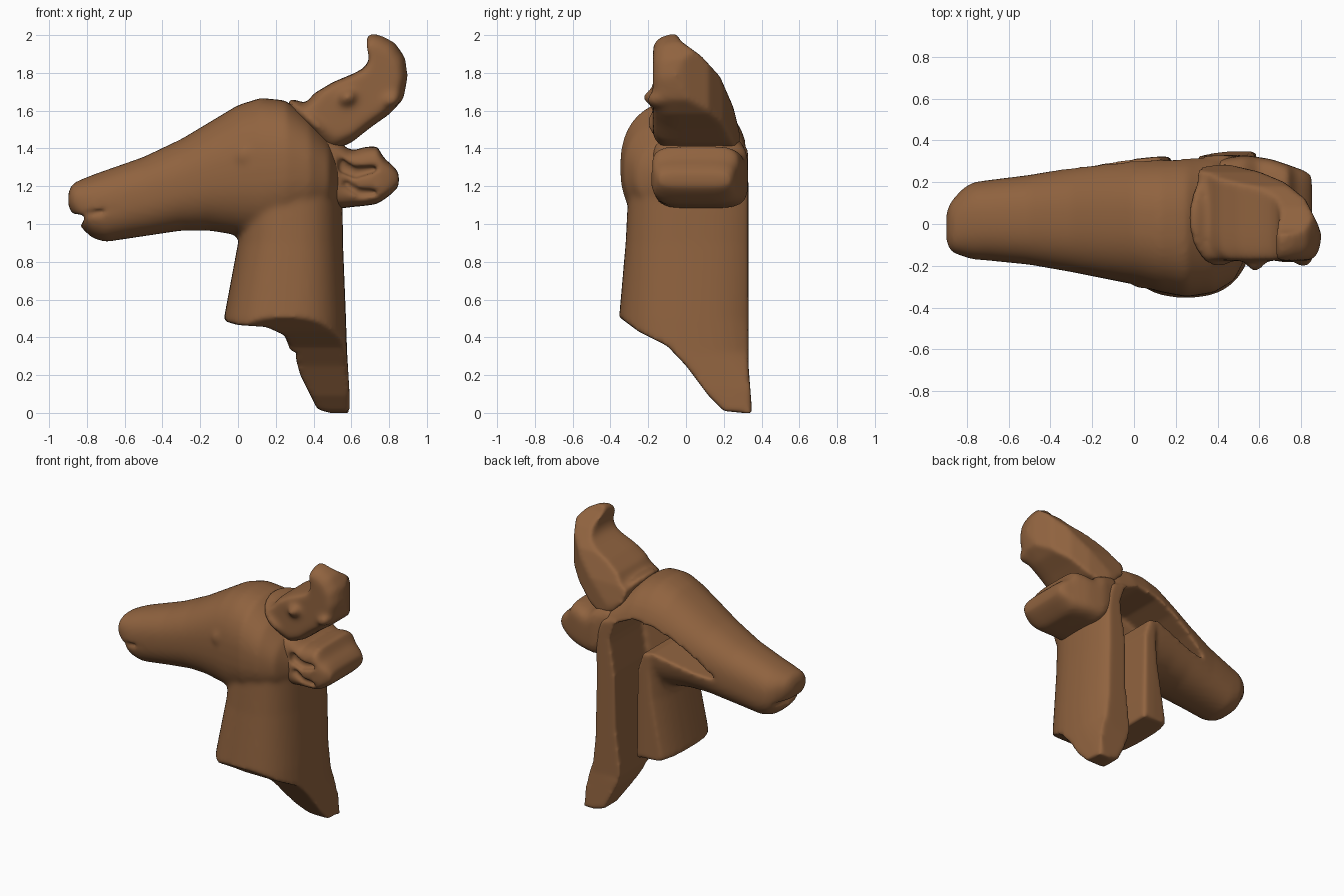
import bpy, bmesh, math
from mathutils import Matrix, Vector

clay = bpy.data.materials.new("brown_clay")
clay.diffuse_color = (0.28, 0.125, 0.05, 1)
AXIS = {"x": lambda a, b, t: (t, a, b),
        "y": lambda a, b, t: (a, t, b),
        "z": lambda a, b, t: (a, b, t)}


def skin(bm, rings):
    """Bridge equal-length rings of points into a closed body."""
    vs = [[bm.verts.new(p) for p in r] for r in rings]
    n = len(vs[0])
    for r, s in zip(vs, vs[1:]):
        for i in range(n):
            bm.faces.new((r[i], r[(i + 1) % n], s[(i + 1) % n], s[i]))
    bm.faces.new(vs[0][::-1])
    bm.faces.new(vs[-1])


def loft(bm, axis, sections, power, n=40):
    """Superellipse sections: (position, a0, a1, b0, b1)."""
    rings = []
    for t, a0, a1, b0, b1 in sections:
        ring = []
        for i in range(n):
            w = 2 * math.pi * i / n
            c, s = math.cos(w), math.sin(w)
            u = math.copysign(abs(c) ** (2 / power), c)
            v = math.copysign(abs(s) ** (2 / power), s)
            ring.append(AXIS[axis]((a0 + a1) / 2 + u * (a1 - a0) / 2,
                                   (b0 + b1) / 2 + v * (b1 - b0) / 2, t))
        rings.append(ring)
    skin(bm, rings)


def blob(bm, loc, size, tilt=0):
    m = (Matrix.Translation(loc) @ Matrix.Rotation(tilt, 4, "Y")
         @ Matrix.Diagonal((*size, 1)))
    bmesh.ops.create_uvsphere(bm, u_segments=24, v_segments=14, radius=1, matrix=m)


def make(name, bm):
    bmesh.ops.recalc_face_normals(bm, faces=bm.faces[:])
    me = bpy.data.meshes.new(name)
    bm.to_mesh(me)
    bm.free()
    ob = bpy.data.objects.new(name, me)
    bpy.context.collection.objects.link(ob)
    return ob


def cutter(axis, pts, lo, hi):
    bm = bmesh.new()
    skin(bm, [[AXIS[axis](a, b, t) for a, b in pts] for t in (lo, hi)])
    ob = make("cutter", bm)
    ob.hide_render = True
    return ob


def sculpt(name, bm, cutters, smooth):
    """Fuse the body, carve it, then soften it like worn clay."""
    ob = make(name, bm)

    def fuse(size):
        m = ob.modifiers.new("fuse", "REMESH")
        m.mode = "VOXEL"
        m.voxel_size = size
        m.use_smooth_shade = True
    fuse(0.018)
    for c in cutters:
        b = ob.modifiers.new("carve", "BOOLEAN")
        b.operation = "DIFFERENCE"
        b.solver = "EXACT"
        b.object = c
    fuse(0.013)
    s = ob.modifiers.new("soften", "SMOOTH")
    s.factor = 0.5
    s.iterations = smooth
    dg = bpy.context.evaluated_depsgraph_get()
    me = bpy.data.meshes.new_from_object(ob.evaluated_get(dg))
    ob.modifiers.clear()
    ob.data = me
    me.name = name
    me.materials.clear()
    me.materials.append(clay)
    me.polygons.foreach_set("use_smooth", [True] * len(me.polygons))
    for c in cutters:
        bpy.data.objects.remove(c)
    return ob


# Head and neck: (x, y0, y1, z0, z1) and (z, x0, x1, y0, y1)
bm = bmesh.new()
loft(bm, "x", [
    (-.898, -.09, .06, 1.09, 1.17), (-.875, -.135, .11, 1.05, 1.215),
    (-.82, -.155, .17, .97, 1.24), (-.77, -.17, .20, .925, 1.26),
    (-.70, -.175, .21, .905, 1.285), (-.50, -.195, .235, .935, 1.355),
    (-.30, -.23, .27, .965, 1.45), (-.15, -.26, .295, .965, 1.54),
    (0, -.29, .315, .94, 1.63), (.12, -.325, .325, .92, 1.668),
    (.25, -.35, .33, .95, 1.655), (.38, -.33, .335, 1.0, 1.56),
    (.48, -.27, .33, 1.05, 1.45), (.54, -.15, .25, 1.1, 1.35)], 2.4)
loft(bm, "z", [
    (-.06, -.10, .595, -.37, .75), (.12, -.09, .59, -.37, .66),
    (.32, -.08, .578, -.36, .46), (.5, -.075, .572, -.355, .43),
    (.9, 0, .556, -.32, .42), (1.2, .03, .553, -.305, .42),
    (1.38, .12, .50, -.28, .40)], 2.5)
# raised eye
blob(bm, (.05, -.285, 1.36), (.06, .025, .05))
cuts = [
    # broken flat side
    cutter("z", [(-1.2, .27), (-.45, .262), (.1, .322), (.7, .335),
                 (.7, 1), (-1.2, 1)], .25, 3),
    cutter("x", [(.358, -.5), (.35, 0), (.33, .26), (.33, .3), (1, .3), (1, -.5)],
           -1, 1),
    # ragged neck bottom, seen from the front and from the side
    cutter("y", [(-.3, .47), (-.07, .485), (0, .465), (.15, .455), (.25, .41),
                 (.27, .34), (.3, .31), (.33, .2), (.42, .02), (.5, -.005),
                 (.8, -.015), (.8, -.5), (-.3, -.5)], -1, 1.2),
    cutter("x", [(-.6, .53), (-.35, .505), (-.25, .43), (-.1, .355), (0, .25),
                 (.12, .09), (.2, .01), (.5, -.02), (.5, -.5), (-.6, -.5)], -1, 1.1),
    # hollow channel running up the neck and forward under the skull
    cutter("y", [(.19, -.2), (.28, -.2), (.31, .35), (.34, .6), (.35, 1.0),
                 (.39, 1.25), (.35, 1.38), (.22, 1.44), (.05, 1.42), (-.1, 1.36),
                 (-.25, 1.27), (-.42, 1.14), (-.25, 1.16), (-.1, 1.2), (.05, 1.24),
                 (.13, 1.22), (.17, 1.1), (.18, .6)], -.06, 1.3),
    # mouth notch and lip line
    cutter("y", [(-1, 1.06), (-.81, 1.05), (-.81, 1.025), (-.84, .99),
                 (-1, .98)], -1, 1.4),
    cutter("y", [(-.85, 1.055), (-.76, 1.075), (-.64, 1.09), (-.63, 1.075),
                 (-.76, 1.045), (-.85, 1.025)], -1, -.145),
]
sculpt("head_and_neck", bm, cuts, 8)

# Horn: thick side profile, rounded on the near side, broken off on the far side
profile = [(.30, 1.60), (.36, 1.635), (.40, 1.69), (.5, 1.75), (.62, 1.8),
           (.68, 1.835), (.70, 1.9), (.675, 1.98), (.70, 2.012), (.76, 2.0),
           (.83, 1.96), (.885, 1.88), (.9, 1.78), (.875, 1.66), (.8, 1.58),
           (.7, 1.51), (.6, 1.43), (.5, 1.39), (.4, 1.43), (.32, 1.52)]
mid = Vector((.66, 1.72))
rings = []
for y, k in [(-.175, .78), (-.155, .89), (-.115, .97), (-.05, 1), (.36, 1)]:
    flat = [mid + (Vector(p) - mid) * k for p in profile]
    rings.append([(p.x, y, p.y) for p in flat])
bm = bmesh.new()
skin(bm, rings)
# knobs and collar
blob(bm, (.58, -.15, 1.67), (.055, .08, .045), -.5)
blob(bm, (.81, -.13, 1.655), (.06, .08, .04), -.5)
blob(bm, (.405, .03, 1.535), (.05, .24, .185), -math.atan2(.75, .66))
sculpt("horn", bm, [
    cutter("x", [(-.06, 2.03), (-.03, 1.97), (.08, 1.89), (.18, 1.78), (.25, 1.62),
                 (.3, 1.42), (.32, 1.2), (.7, 1.2), (.7, 2.2), (-.06, 2.2)], -.5, 1.4),
    cutter("z", [(.92, -.12), (.88, .0), (.82, .12), (.72, .2), (.6, .25),
                 (.45, .285), (.3, .28), (.3, .6), (1.1, .6), (1.1, -.12)], 1, 2.5)], 10)

# Ear: blocky stub with a shallow fold on the near side
bm = bmesh.new()
loft(bm, "x", [
    (.40, -.20, .31, 1.15, 1.48), (.53, -.17, .33, 1.08, 1.44),
    (.60, -.165, .32, 1.09, 1.385), (.66, -.175, .31, 1.095, 1.405),
    (.735, -.185, .285, 1.105, 1.415), (.775, -.18, .27, 1.13, 1.345),
    (.82, -.165, .255, 1.165, 1.31), (.852, -.14, .23, 1.2, 1.27)], 4.5)
sculpt("ear", bm, [
    cutter("y", [(.53, 1.36), (.62, 1.30), (.74, 1.31), (.74, 1.28), (.62, 1.24),
                 (.53, 1.28)], -1, -.12),
    cutter("y", [(.55, 1.25), (.64, 1.19), (.74, 1.18), (.74, 1.15), (.64, 1.14),
                 (.55, 1.2)], -1, -.135)], 10)
